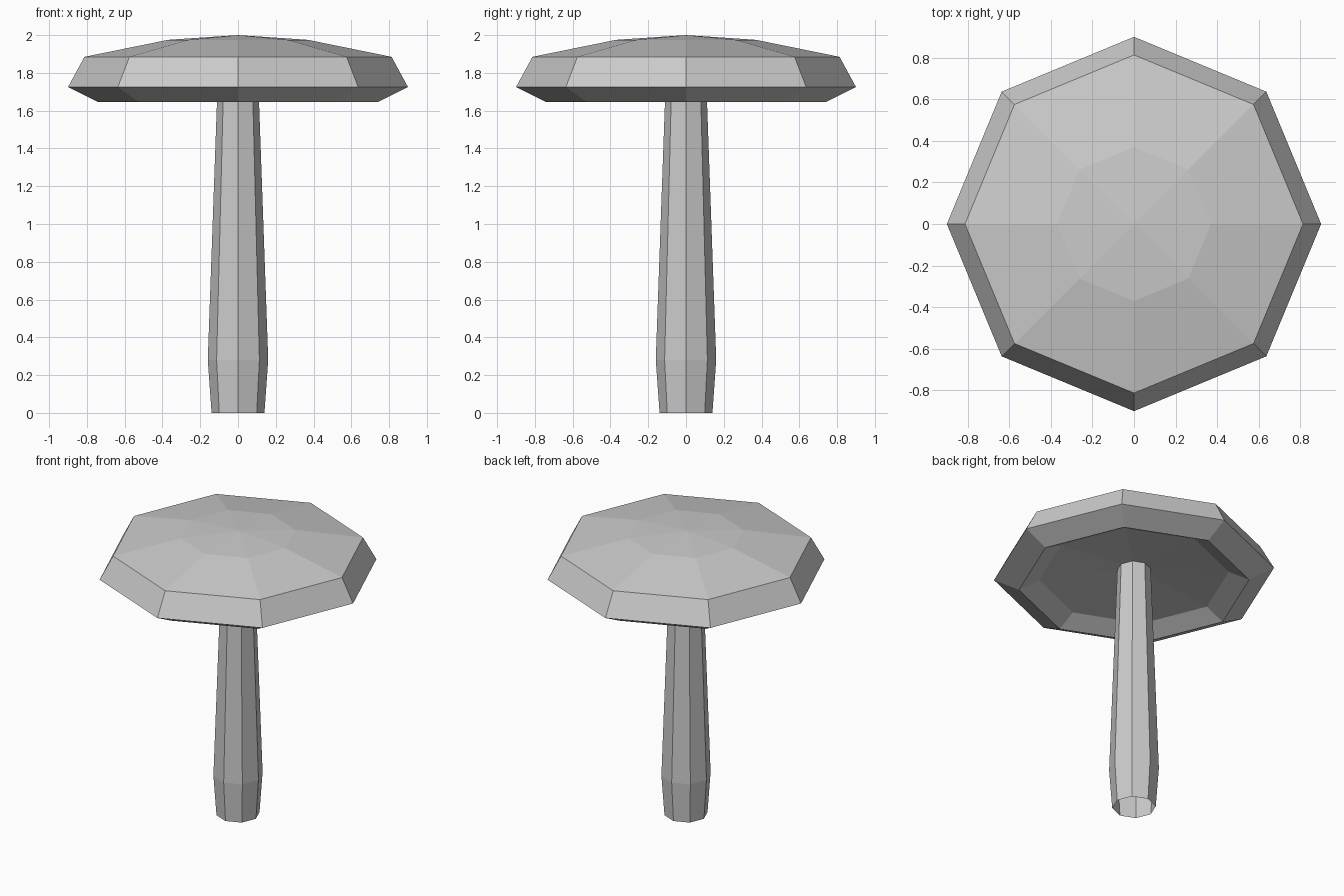
import bpy
import bmesh
from math import cos, sin, pi

cube = bpy.data.objects.get("Cube")
if cube:
    bpy.data.objects.remove(cube)

SIDES = 8

# Single plain grey
grey = bpy.data.materials.new("plain grey")
grey.use_nodes = True
colour = (0.6, 0.6, 0.6, 1)
grey.diffuse_color = colour
grey.node_tree.nodes["Principled BSDF"].inputs["Base Color"].default_value = colour


def lathe(name, profile):
    """Turn a (radius, height) profile, listed bottom to top on the outside."""
    bm = bmesh.new()
    rings = []
    for r, z in profile:
        count = SIDES if r > 0 else 1
        rings.append([bm.verts.new((r * cos(2 * pi * i / SIDES), r * sin(2 * pi * i / SIDES), z))
                      for i in range(count)])
    for low, high in zip(rings, rings[1:]):
        for i in range(SIDES):
            j = (i + 1) % SIDES
            if len(low) == 1:
                bm.faces.new((low[0], high[j], high[i]))
            elif len(high) == 1:
                bm.faces.new((low[i], low[j], high[0]))
            else:
                bm.faces.new((low[i], low[j], high[j], high[i]))
    mesh = bpy.data.meshes.new(name)
    bm.to_mesh(mesh)
    bm.free()
    mesh.materials.append(grey)
    obj = bpy.data.objects.new(name, mesh)
    bpy.context.collection.objects.link(obj)
    return obj


# Tapered stem, open at the foot
lathe("mushroom_stem", [(0.14, 0), (0.16, 0.28), (0.107, 1.77)])

# Cap: hollow underside, bevelled rim, shallow dome
lathe("mushroom_cap", [(0, 1.77), (0.61, 1.71), (0.74, 1.645), (0.9, 1.725),
                       (0.813, 1.885), (0.37, 1.975), (0, 2)])
